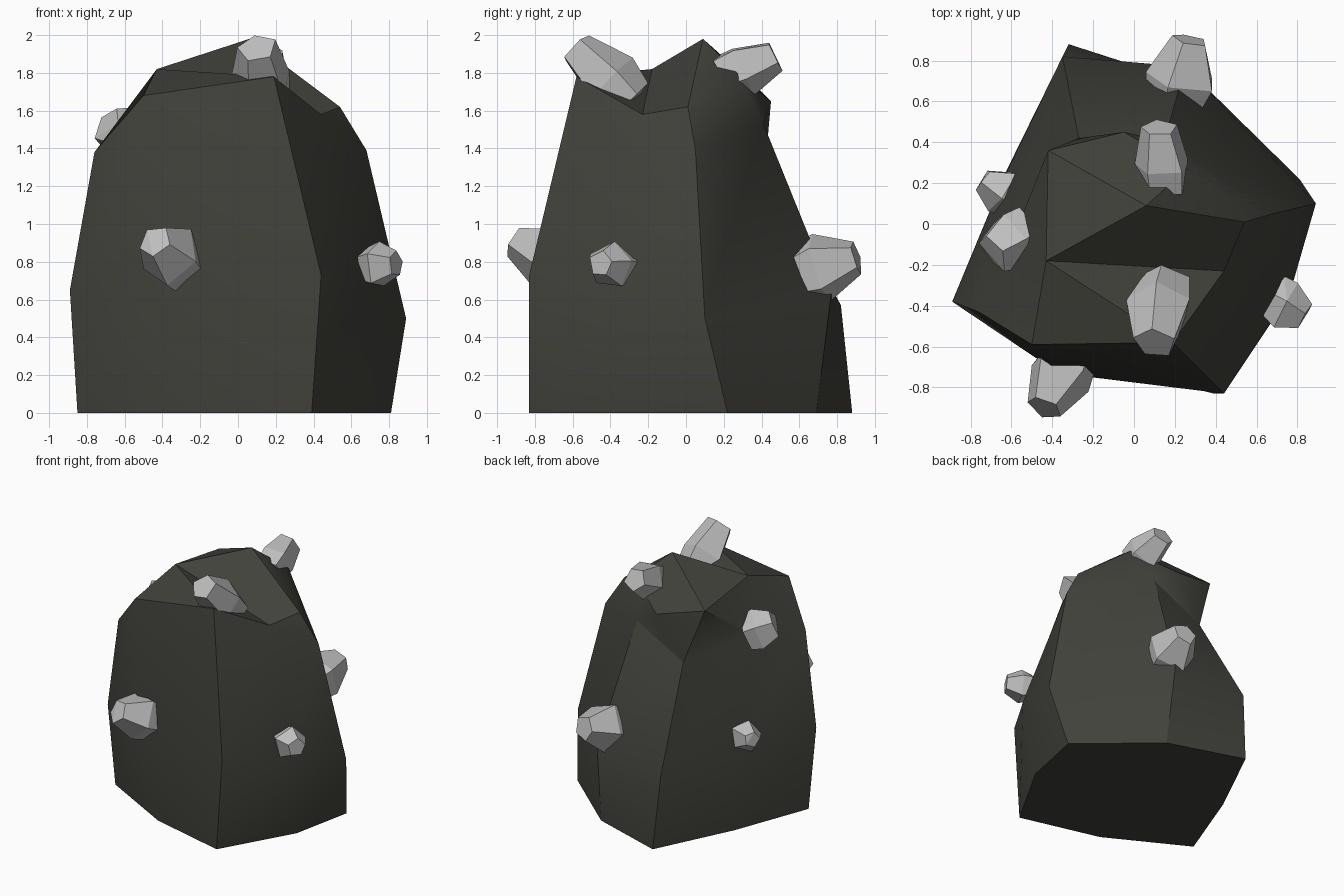
import bpy, bmesh, math, random
from mathutils import Vector

if "Cube" in bpy.data.objects:
    bpy.data.objects.remove(bpy.data.objects["Cube"])


def material(name, rgb):
    m = bpy.data.materials.new(name)
    m.diffuse_color = (*rgb, 1)
    m.use_nodes = True
    m.node_tree.nodes["Principled BSDF"].inputs["Base Color"].default_value = m.diffuse_color
    return m


dark_stone = material("dark stone", (0.053, 0.053, 0.044))
pale_ore = material("pale ore", (0.52, 0.52, 0.52))


def finish(bm, name, mat):
    bmesh.ops.recalc_face_normals(bm, faces=bm.faces)
    me = bpy.data.meshes.new(name)
    bm.to_mesh(me)
    bm.free()
    me.materials.append(mat)
    ob = bpy.data.objects.new(name, me)
    bpy.context.collection.objects.link(ob)
    return ob


# Boulder: three eight-sided rings (foot, waist, shoulder), counted from the left corner
foot = [(-.85, -.34, 0), (-.24, -.67, 0), (.39, -.83, 0), (.71, -.27, 0),
        (.81, .22, 0), (.27, .69, 0), (-.32, .88, 0), (-.62, .27, 0)]
waist = [(-.89, -.38, .65), (-.37, -.73, .7), (.44, -.83, .73), (.76, -.35, .62),
         (.89, .10, .5), (.25, .77, .64), (-.35, .82, .57), (-.63, .24, .6)]
shoulder = [(-.76, -.43, 1.38), (-.50, -.59, 1.68), (.19, -.58, 1.78), (.44, -.23, 1.58),
            (.68, .05, 1.39), (.15, .41, 1.53), (-.27, .42, 1.31), (-.58, -.04, 1.43)]
# Crown above the shoulder ring
crown = {"ridge": (-.43, -.18, 1.82), "peak": (.06, .09, 1.98), "right": (.54, .01, 1.62),
         "back": (.26, .27, 1.80), "lip": (-.05, .45, 1.65), "corner": (-.42, .36, 1.74)}

bm = bmesh.new()
f, w, s = ([bm.verts.new(p) for p in ring] for ring in (foot, waist, shoulder))
c = {k: bm.verts.new(p) for k, p in crown.items()}
bm.faces.new(f)
for lo, hi in ((f, w), (w, s)):
    for i in range(8):
        j = (i + 1) % 8
        bm.faces.new((lo[i], lo[j], hi[j], hi[i]))
for face in [(0, 1, "ridge", 7), (1, 2, "ridge"), (2, 3, "ridge"),
             ("ridge", 3, "right", "peak"), (3, 4, "right"), (4, "back", "right"),
             ("right", "back", "peak"), (4, 5, "back"), (5, "lip", "back"), (5, 6, "lip"),
             (6, "corner", "lip"), (6, 7, "corner"), (7, "ridge", "corner"),
             ("peak", "back", "lip"), ("peak", "lip", "corner"), ("peak", "corner", "ridge")]:
    bm.faces.new([c[k] if isinstance(k, str) else s[k] for k in face])
boulder = finish(bm, "boulder", dark_stone)
bpy.context.view_layer.objects.active = boulder
boulder.select_set(True)
bpy.ops.object.shade_smooth_by_angle(angle=math.radians(32))


# Ore lumps: irregular tapered hulls from a base inside the stone to a blunt tip
def ore_lump(name, base, tip, r_base, r_tip, seed):
    rng = random.Random(seed)
    base, tip = Vector(base), Vector(tip)
    axis = (tip - base).normalized()
    side = axis.orthogonal().normalized()
    up = axis.cross(side)
    bm = bmesh.new()
    turn = rng.uniform(0, 6)
    for t, r in ((-.3, r_base * .85), (.2, r_base), (1, r_tip)):
        for i in range(5):
            a = turn + math.tau * i / 5
            k = r * rng.uniform(.95, 1.12)
            bm.verts.new(base.lerp(tip, t) + (side * math.cos(a) + up * math.sin(a)) * k
                         + axis * rng.uniform(-.01, .01))
    bmesh.ops.convex_hull(bm, input=bm.verts)
    loose = [v for v in bm.verts if not v.link_faces]
    bmesh.ops.delete(bm, geom=loose, context='VERTS')
    bmesh.ops.dissolve_limit(bm, angle_limit=math.radians(14), verts=bm.verts, edges=bm.edges)
    finish(bm, name, pale_ore)


ore_lump("ore_front", (-.34, -.70, .81), (-.44, -.90, .91), .17, .09, 1)
ore_lump("ore_right", (.72, -.38, .78), (.84, -.45, .79), .125, .07, 2)
ore_lump("ore_back", (.22, .66, .75), (.27, .90, .82), .18, .09, 3)
ore_lump("ore_top_front", (.14, -.36, 1.71), (.10, -.58, 1.93), .16, .10, 4)
ore_lump("ore_top_back", (.14, .25, 1.80), (.12, .47, 1.89), .14, .09, 5)
ore_lump("ore_left_high", (-.56, -.06, 1.46), (-.69, -.14, 1.52), .15, .10, 6)
ore_lump("ore_left_low", (-.62, .15, .72), (-.74, .22, .74), .12, .06, 7)
